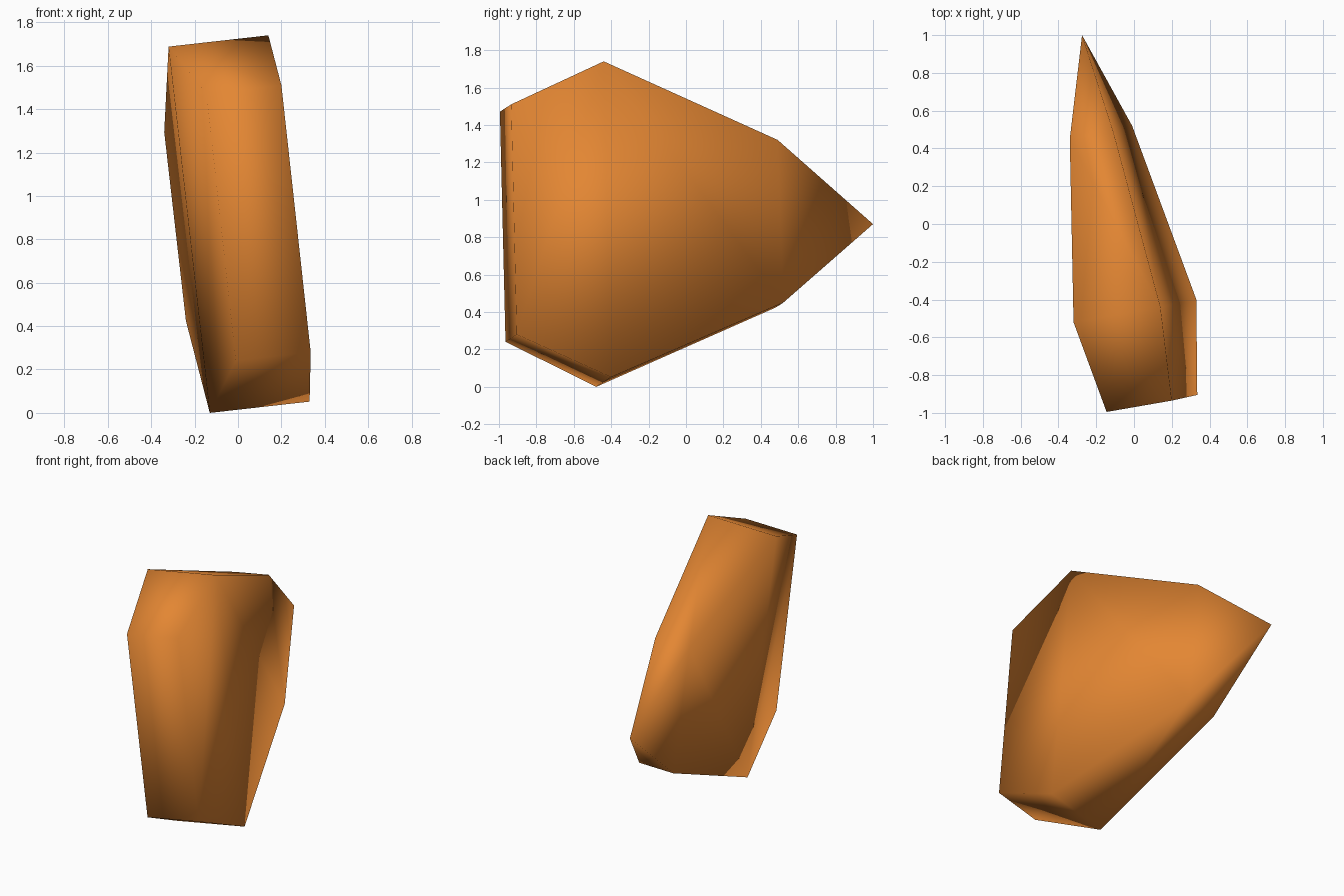
import bpy
import bmesh
from mathutils import Vector

cube = bpy.data.objects.get("Cube")
if cube:
    bpy.data.objects.remove(cube, do_unlink=True)

# Stone colour
mat = bpy.data.materials.new("orange_brown_stone")
mat.use_nodes = True
colour = (0.77, 0.24, 0.033, 1)
mat.diffuse_color = colour
mat.node_tree.nodes["Principled BSDF"].inputs["Base Color"].default_value = colour

# Outline of the left side of the slab, each point with its share of the full thickness
thickness = Vector((0.46, 0.08, 0.052))
outline = [
    ((0.14, -0.44, 1.74), 1.0),     # top
    ((0.20, -0.935, 1.51), 0.75),   # front top
    ((0.335, -0.905, 0.28), 0.75),  # front bottom
    ((0.33, -0.40, 0.052), 1.0),    # bottom
    ((-0.01, 0.52, 0.45), 0.5),     # back bottom
    ((-0.275, 1.0, 0.87), 0.0),     # back tip
    ((-0.11, 0.49, 1.32), 0.5),     # back top
]

bm = bmesh.new()
near = [bm.verts.new(p) for p, share in outline]
far = [bm.verts.new(Vector(p) - thickness * share) if share else v
       for v, (p, share) in zip(near, outline)]


def add_face(*verts):
    bm.faces.new(list(dict.fromkeys(verts)))


# Broad sides, creased from top to bottom, and the tapering back
for ring in (near, far[::-1]):
    top, front_top, front_low, low, back_low, tip, back_top = (
        ring if ring is near else ring[::-1])
    for face in ((top, front_top, front_low, low),
                 (top, low, back_low, back_top),
                 (back_top, back_low, tip)):
        add_face(*(face if ring is near else face[::-1]))

# Rim between the two sides
for i in range(len(near)):
    j = (i + 1) % len(near)
    add_face(near[j], near[i], far[i], far[j])

bmesh.ops.recalc_face_normals(bm, faces=bm.faces[:])
for face in bm.faces:
    face.smooth = True

mesh = bpy.data.meshes.new("stone_slab")
bm.to_mesh(mesh)
bm.free()
mesh.materials.append(mat)
stone = bpy.data.objects.new("stone_slab", mesh)
bpy.context.collection.objects.link(stone)
